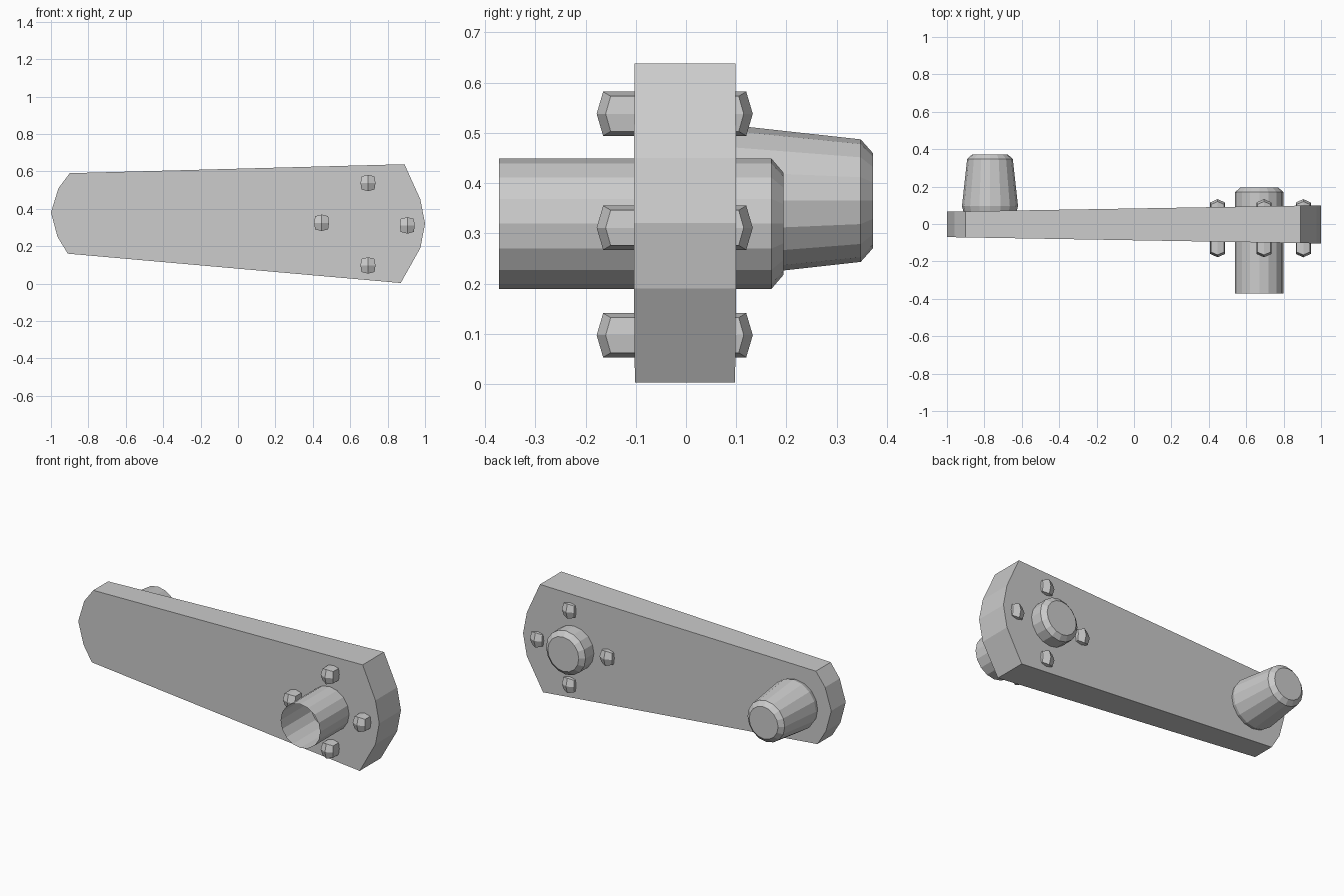
import bpy, bmesh, math

if "Cube" in bpy.data.objects:
    bpy.data.objects.remove(bpy.data.objects["Cube"])


def finish(name, bm, recalc=True):
    if recalc:
        bmesh.ops.recalc_face_normals(bm, faces=bm.faces[:])
    mesh = bpy.data.meshes.new(name)
    bm.to_mesh(mesh)
    bm.free()
    obj = bpy.data.objects.new(name, mesh)
    bpy.context.collection.objects.link(obj)
    return obj


def skin(bm, rings):
    """Join successive closed rings of vertices with quads."""
    for a, b in zip(rings, rings[1:]):
        n = len(a)
        for i in range(n):
            j = (i + 1) % n
            bm.faces.new((a[i], b[i], b[j], a[j]))


def lathe_y(name, x, z, profile, sides=16):
    """Round part along y; open at the front end, capped at the back."""
    bm = bmesh.new()
    rings = []
    for y, r in profile:
        angles = [2 * math.pi * i / sides for i in range(sides)]
        rings.append([bm.verts.new((x + r * math.cos(a), y, z + r * math.sin(a)))
                      for a in angles])
    skin(bm, rings)
    cap = bm.faces.new(rings[-1])
    bm.normal_update()
    if cap.normal.y < 0:
        cap.normal_flip()
    # make the side walls face outwards
    for f in bm.faces:
        if f is not cap:
            c = f.calc_center_median()
            if f.normal.x * (c.x - x) + f.normal.z * (c.z - z) < 0:
                f.normal_flip()
    return finish(name, bm, recalc=False)


def bolt(name, x, z):
    """Squarish through-bolt with a shallow four-facet dome at each end."""
    section = [(0.04, 0), (0.035, 0.035), (0, 0.044), (-0.035, 0.035),
               (-0.04, 0), (-0.035, -0.035), (0, -0.044), (0.035, -0.035)]
    bm = bmesh.new()
    rings = []
    for sign, tip in ((-1, 0.178), (1, 0.133)):
        ring = []
        for i, (dx, dz) in enumerate(section):
            drop = 0.028 if i % 2 else (0.018 if dz == 0 else 0.013)
            ring.append(bm.verts.new((x + dx, sign * (tip - drop), z + dz)))
        centre = bm.verts.new((x, sign * tip, z))
        for i in range(0, 8, 2):
            bm.faces.new((centre, ring[i], ring[i + 1], ring[(i + 2) % 8]))
        rings.append(ring)
    skin(bm, rings)
    return finish(name, bm)


# Arm plate, tapering in height and thickness
outline = [(-1, 0.38), (-0.96, 0.51), (-0.9, 0.59), (0.89, 0.638), (0.975, 0.45),
           (1, 0.32), (0.975, 0.19), (0.87, 0.003), (-0.91, 0.16), (-0.965, 0.25)]
bm = bmesh.new()
sheets = [[bm.verts.new((x, s * (0.085 + 0.017 * x) - 0.002, z)) for x, z in outline]
          for s in (-1, 1)]
skin(bm, sheets)
for sheet in sheets:
    bm.faces.new(sheet)
finish("arm_plate", bm)

# Open axle tube through the wide end
lathe_y("axle_tube", 0.67, 0.319, [(-0.372, 0.13), (0.17, 0.13), (0.194, 0.102)])

# Tapered handle peg at the narrow end
lathe_y("handle_peg", -0.77, 0.365,
        [(0.06, 0.14), (0.095, 0.15), (0.348, 0.122), (0.372, 0.095)])

# Four bolts around the axle
for i, (x, z) in enumerate([(0.447, 0.325), (0.695, 0.538), (0.905, 0.311), (0.695, 0.097)]):
    bolt(f"bolt_{i + 1}", x, z)
